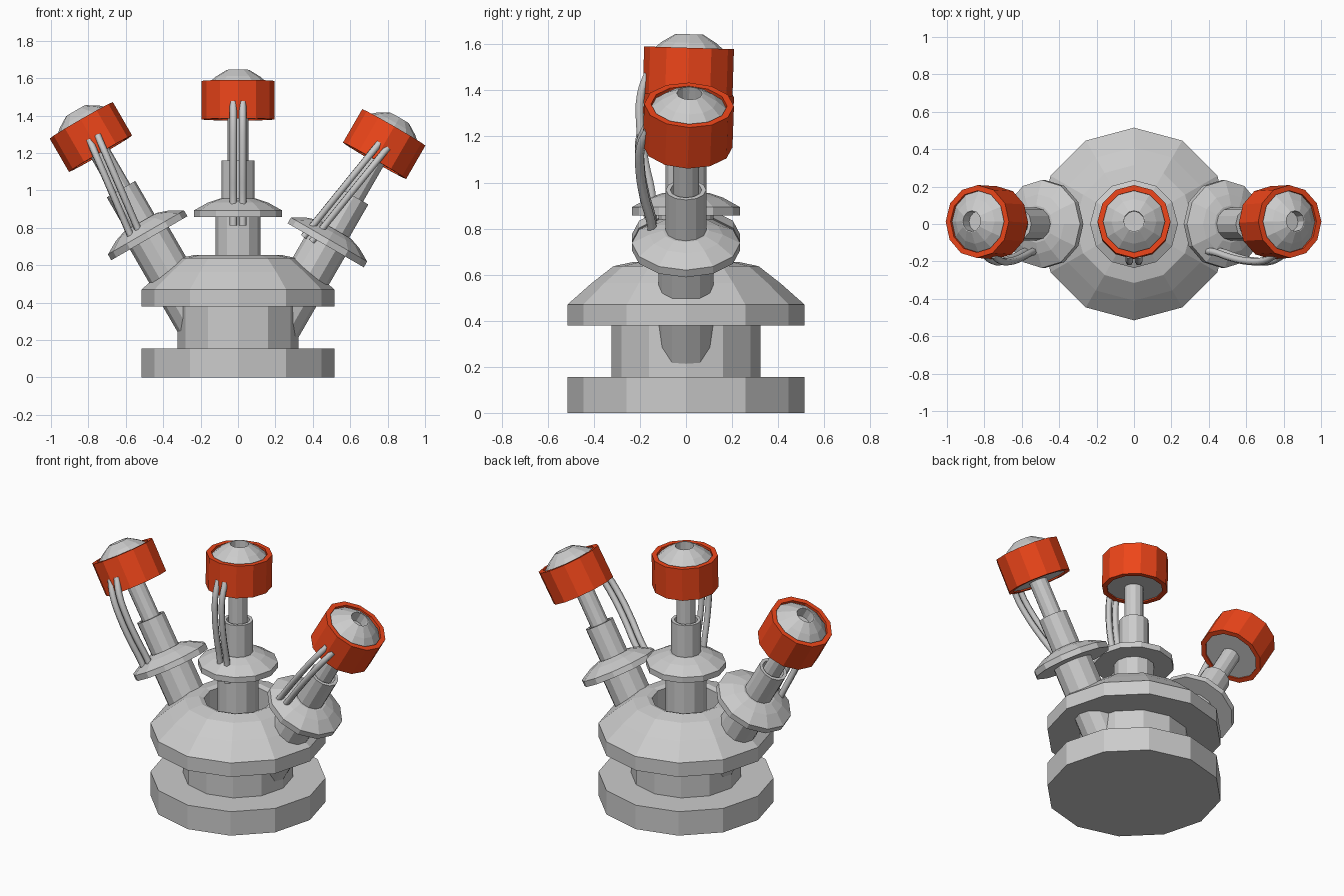
import bpy, bmesh
from math import sin, cos, pi, radians
from mathutils import Matrix, Vector

if "Cube" in bpy.data.objects:
    bpy.data.objects.remove(bpy.data.objects["Cube"])

SIDES = 12
red = bpy.data.materials.new("red")
red.diffuse_color = (0.85, 0.06, 0.01, 1)
red.use_nodes = True
red.node_tree.nodes["Principled BSDF"].inputs["Base Color"].default_value = red.diffuse_color


def lathe(name, profile, matrix=Matrix(), mat=None, closed=False):
    """Spin an (r, z) profile into a flat-shaded 12-sided solid."""
    bm = bmesh.new()
    rings = []
    for r, z in profile:
        n = 1 if r == 0 else SIDES
        rings.append([bm.verts.new((r * cos(2 * pi * i / SIDES), r * sin(2 * pi * i / SIDES), z))
                      for i in range(n)])
    pairs = list(zip(rings, rings[1:]))
    if closed:
        pairs.append((rings[-1], rings[0]))
    for a, b in pairs:
        if len(a) == 1:
            bm.faces.new(b)
        elif len(b) == 1:
            bm.faces.new(a)
        else:
            for i in range(SIDES):
                j = (i + 1) % SIDES
                bm.faces.new((a[i], a[j], b[j], b[i]))
    # caps are n-gons, so the axis points are not needed
    bmesh.ops.delete(bm, geom=[v for v in bm.verts if not v.link_faces], context='VERTS')
    bmesh.ops.recalc_face_normals(bm, faces=bm.faces)
    me = bpy.data.meshes.new(name)
    bm.to_mesh(me)
    bm.free()
    ob = bpy.data.objects.new(name, me)
    ob.matrix_world = matrix
    if mat:
        me.materials.append(mat)
    bpy.context.collection.objects.link(ob)
    return ob


def cable(name, points, matrix):
    cu = bpy.data.curves.new(name, 'CURVE')
    cu.dimensions = '3D'
    cu.bevel_depth = 0.02
    cu.bevel_resolution = 1
    cu.resolution_u = 3
    cu.use_fill_caps = True
    sp = cu.splines.new('BEZIER')
    sp.bezier_points.add(len(points) - 1)
    for bp, p in zip(sp.bezier_points, points):
        bp.co = p
        bp.handle_left_type = bp.handle_right_type = 'AUTO'
    ob = bpy.data.objects.new(name, cu)
    ob.matrix_world = matrix
    bpy.context.collection.objects.link(ob)


# Pedestal: foot, column and hollow-topped dome
lathe("base_disc", [(0, 0), (.515, 0), (.515, .155), (0, .155)])
lathe("column", [(0, .15), (.323, .15), (.323, .39), (0, .39)])
lathe("dome", [(0, .38), (.515, .38), (.515, .47), (.41, .563), (.315, .637), (.23, .655),
               (.2, .645), (.2, .48), (0, .48)])


def stalk(side, loc, angle, top_x, end_x, end_z):
    """One lamp stalk; local z = 0 is the underside of its collar."""
    m = Matrix.Translation(loc) @ Matrix.Rotation(radians(angle), 4, 'Y')
    lathe(side + "_lower_tube", [(0, -.6), (.12, -.6), (.12, .02), (0, .02)], m)
    lathe(side + "_collar", [(0, 0), (.235, 0), (.235, .036), (.16, .078), (.1, .098), (0, .098)], m)
    lathe(side + "_sleeve", [(0, .05), (.088, .05), (.088, .303), (.068, .303), (.068, .2), (0, .2)], m)
    lathe(side + "_rod", [(0, .15), (.056, .15), (.056, .56), (0, .56)], m)

    # Head leans back very slightly
    h = m @ Matrix.Translation((0, .003, .4)) @ Matrix.Rotation(radians(-1.8), 4, 'X') \
        @ Matrix.Translation((0, 0, -.4))
    lathe(side + "_head_ring", [(.195, .522), (.195, .728), (.165, .728), (.165, .522)], h, red, True)
    lathe(side + "_head_cap", [(0, .53), (.166, .53), (.166, .71), (.12, .75), (.06, .787),
                               (.055, .787), (.055, .72), (0, .72)], h)

    # Pair of cables from head to collar
    path = [(.615, -.165), (.53, -.195), (.4, -.2), (.23, -.178), (.1, -.15), (end_z, -.142)]
    for n, off in (("a", -.025), ("b", .025)):
        pts = []
        for z, y in path:
            t = (path[0][0] - z) / (path[0][0] - end_z)
            pts.append(Vector((off + top_x + (end_x - top_x) * t, y, z)))
        cable(f"{side}_cable_{n}", pts, m)


stalk("center", (0, 0, .857), 0, 0, 0, -.045)
stalk("right", (.469, 0, .706), 30, 0, -.1, -.02)
stalk("left", (-.474, 0, .744), -30, .01, -.06, .02)
